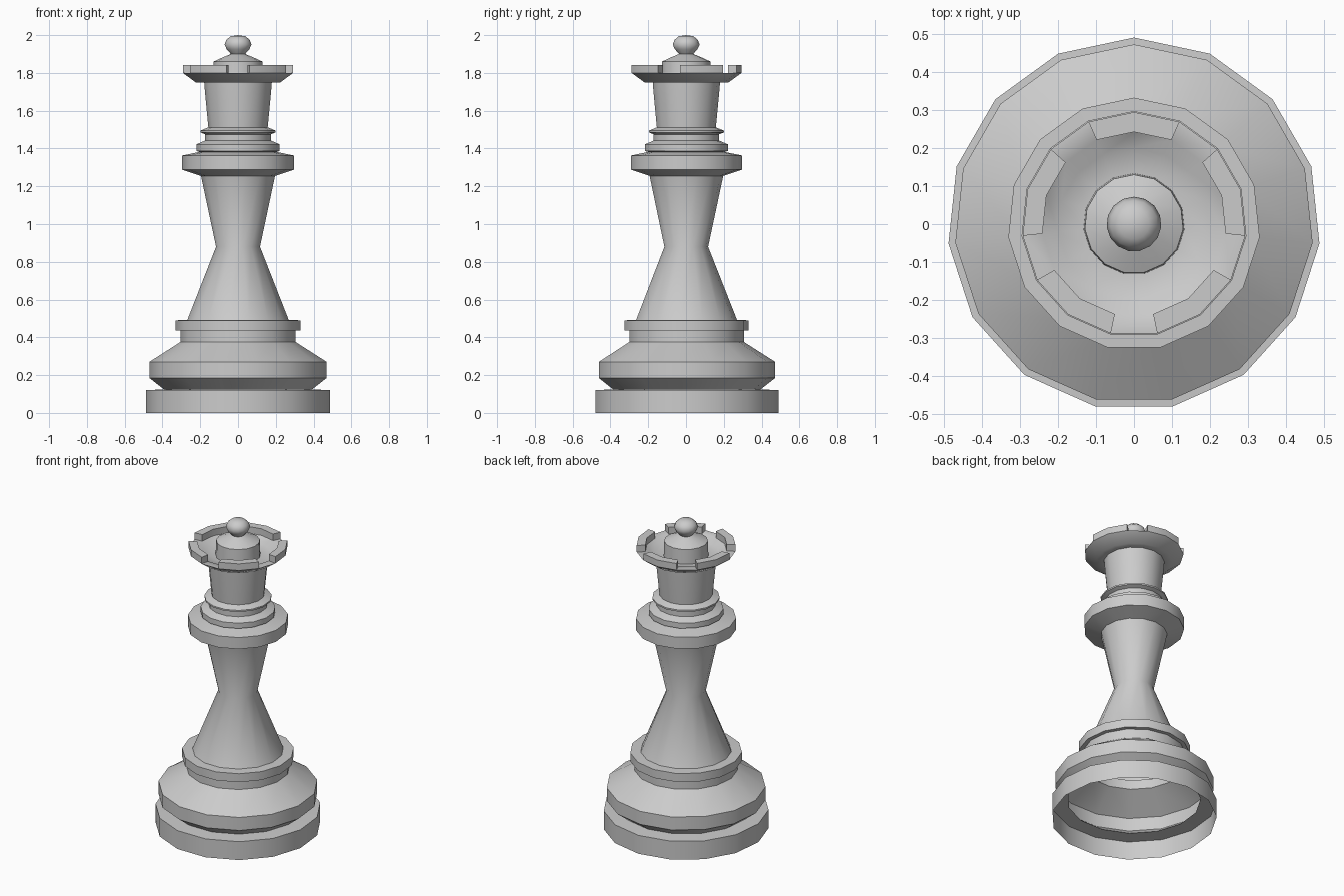
import bpy, bmesh
from math import sin, cos, radians, tau

if "Cube" in bpy.data.objects:
    bpy.data.objects.remove(bpy.data.objects["Cube"])

SIDES = 15  # low-poly lathe with one vertex pointing to +y


def lathe(name, profile, raise_ring=None, lift=0.0):
    """Spin (radius, z) points; optionally raise two of every three faces of one ring."""
    bm = bmesh.new()
    rings = []
    for r, z in profile:
        if r == 0:
            rings.append([bm.verts.new((0, 0, z))] * SIDES)
        else:
            rings.append([bm.verts.new((r * cos(radians(90) + tau * j / SIDES),
                                        r * sin(radians(90) + tau * j / SIDES), z))
                          for j in range(SIDES)])
    raised = []
    for i in range(len(rings) - 1):
        for j in range(SIDES):
            k = (j + 1) % SIDES
            corners = [rings[i][j], rings[i][k], rings[i + 1][k], rings[i + 1][j]]
            face = bm.faces.new(list(dict.fromkeys(corners)))
            if i == raise_ring and j % 3 != 1:
                raised.append(face)
    if raised:
        out = bmesh.ops.extrude_face_region(bm, geom=raised)
        moved = [g for g in out["geom"] if isinstance(g, bmesh.types.BMVert)]
        bmesh.ops.translate(bm, verts=moved, vec=(0, 0, lift))
        leftover = [f for f in raised if f.is_valid]
        if leftover:
            bmesh.ops.delete(bm, geom=leftover, context='FACES_ONLY')
    mesh = bpy.data.meshes.new(name)
    bm.to_mesh(mesh)
    bm.free()
    obj = bpy.data.objects.new(name, mesh)
    bpy.context.collection.objects.link(obj)
    bpy.ops.object.select_all(action='DESELECT')
    obj.select_set(True)
    bpy.context.view_layer.objects.active = obj
    bpy.ops.object.shade_smooth_by_angle(angle=radians(50))
    return obj


# hollow foot, open underneath
lathe("foot", [(.49, 0), (.49, .12), (.395, .125)])
# bulging drum and its neck
lathe("base_drum", [(.395, .125), (.472, .185), (.472, .27), (.307, .375), (.307, .435)])
# flat ring over the drum
lathe("base_ring", [(.307, .435), (.332, .435), (.332, .49), (.27, .492)])
# waisted column
lathe("column", [(.27, .492), (.117, .88), (.197, 1.255)])
# wide collar and two thinner rings
lathe("collar", [(.197, 1.255), (.297, 1.288), (.297, 1.363), (.205, 1.382)])
lathe("middle_ring", [(.205, 1.382), (.222, 1.387), (.222, 1.422), (.175, 1.442)])
lathe("upper_ring", [(.175, 1.442), (.175, 1.475), (.2, 1.485), (.2, 1.495), (.158, 1.512)])
# flared neck below the crown
lathe("crown_neck", [(.158, 1.512), (.176, 1.70), (.18, 1.75)])
# notched bowl: five raised segments separated by five gaps
lathe("crown", [(.18, 1.75), (.225, 1.75), (.294, 1.80), (.242, 1.80),
                (.2, 1.77), (.133, 1.765)], raise_ring=2, lift=.043)
# dome rising inside the bowl, and the ball on top
lathe("crown_dome", [(.133, 1.765), (.13, 1.86), (.08, 1.883), (.038, 1.9)])
lathe("top_ball", [(.038, 1.9), (.06, 1.925), (.072, 1.95), (.062, 1.975), (.04, 1.994), (0, 2.0)])
